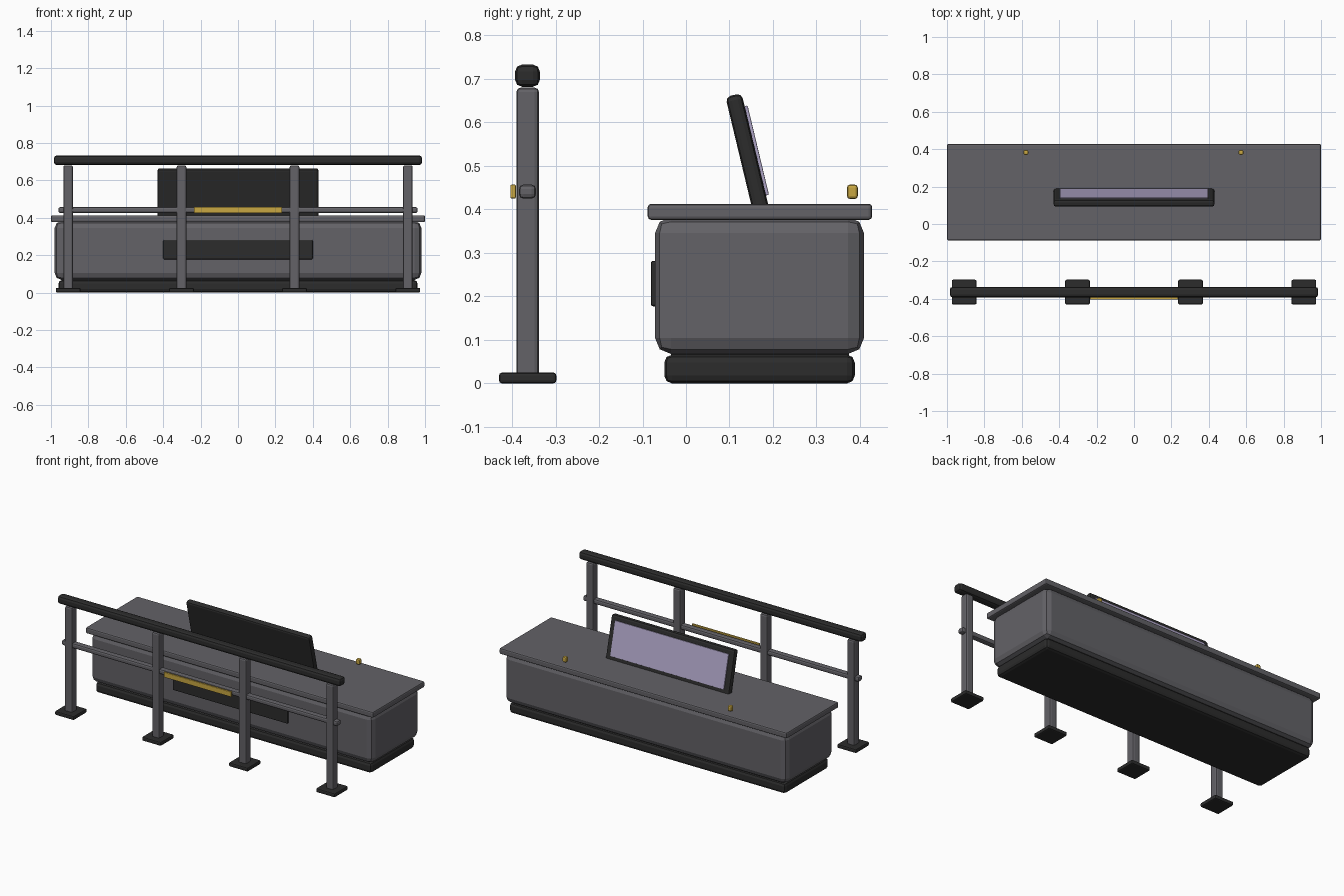
import bpy
import math
from mathutils import Matrix, Vector

if "Cube" in bpy.data.objects:
    bpy.data.objects.remove(bpy.data.objects["Cube"])


def material(name, rgb):
    m = bpy.data.materials.new(name)
    m.diffuse_color = (*rgb, 1)
    m.use_nodes = True
    m.node_tree.nodes["Principled BSDF"].inputs["Base Color"].default_value = m.diffuse_color
    return m


GREY = material("steel grey", (0.125, 0.122, 0.135))
DARK = material("charcoal", (0.025, 0.025, 0.025))
GOLD = material("gold", (0.58, 0.39, 0.055))
LILAC = material("lilac screen", (0.42, 0.37, 0.56))


def box(name, x, y, z, mat, bevel=0.0, segments=2):
    """Bevelled box from (min, max) ranges, with its origin at the centre."""
    lo, hi = Vector((x[0], y[0], z[0])), Vector((x[1], y[1], z[1]))
    bpy.ops.mesh.primitive_cube_add(size=1, location=(lo + hi) / 2)
    ob = bpy.context.object
    ob.name = name
    ob.data.transform(Matrix.Diagonal((*(hi - lo), 1)))
    ob.data.materials.append(mat)
    if bevel:
        mod = ob.modifiers.new("bevel", 'BEVEL')
        mod.width = bevel
        mod.segments = segments
    return ob


# Counter: plinth, recessed neck, body, top slab and front panel
box("plinth", (-0.96, 0.96), (-0.05, 0.388), (0, 0.066), DARK, 0.018)
box("plinth_neck", (-0.94, 0.94), (-0.035, 0.375), (0.05, 0.08), DARK)
box("counter_body", (-0.98, 0.98), (-0.071, 0.409), (0.068, 0.382), GREY, 0.036)
box("counter_top", (-1, 1), (-0.088, 0.428), (0.376, 0.413), GREY, 0.008)
box("front_panel", (-0.4, 0.4), (-0.081, -0.05), (0.177, 0.282), DARK, 0.006)

# Tilted screen leaning towards the front, lilac display facing back
TILT = 0.235
pivot = Vector((0, 0.169, 0.413))
tilt = Matrix.Translation(pivot) @ Matrix.Rotation(TILT, 4, 'X')
for name, x, y, z, mat, bev in (
        ("screen_case", 0.43, (-0.019, 0.019), (-0.02, 0.257), DARK, 0.012),
        ("screen_display", 0.395, (0.0185, 0.026), (0.015, 0.226), LILAC, 0.002)):
    ob = box(name, (-x, x), y, z, mat, bev)
    ob.matrix_world = tilt @ Matrix.Translation(ob.location)

# Small gold knobs above the counter
for side, x in (("left", -0.578), ("right", 0.572)):
    box("knob_" + side, (x - 0.013, x + 0.013), (0.37, 0.395), (0.424, 0.457), GOLD, 0.007)

# Railing: posts on foot plates
for i, x in enumerate((-0.908, -0.302, 0.302, 0.908)):
    box(f"rail_post_{i + 1}", (x - 0.026, x + 0.026), (-0.39, -0.338), (0.01, 0.68), GREY, 0.01)
    box(f"foot_plate_{i + 1}", (x - 0.066, x + 0.066), (-0.43, -0.298), (0, 0.025), DARK, 0.007)

# Railing: handrail, middle rail and gold strip
box("handrail", (-0.985, 0.985), (-0.393, -0.336), (0.682, 0.733), DARK, 0.016)
box("middle_rail", (-0.96, 0.96), (-0.384, -0.345), (0.425, 0.457), GREY, 0.01)
box("gold_strip", (-0.235, 0.235), (-0.404, -0.391), (0.425, 0.457), GOLD, 0.003)
